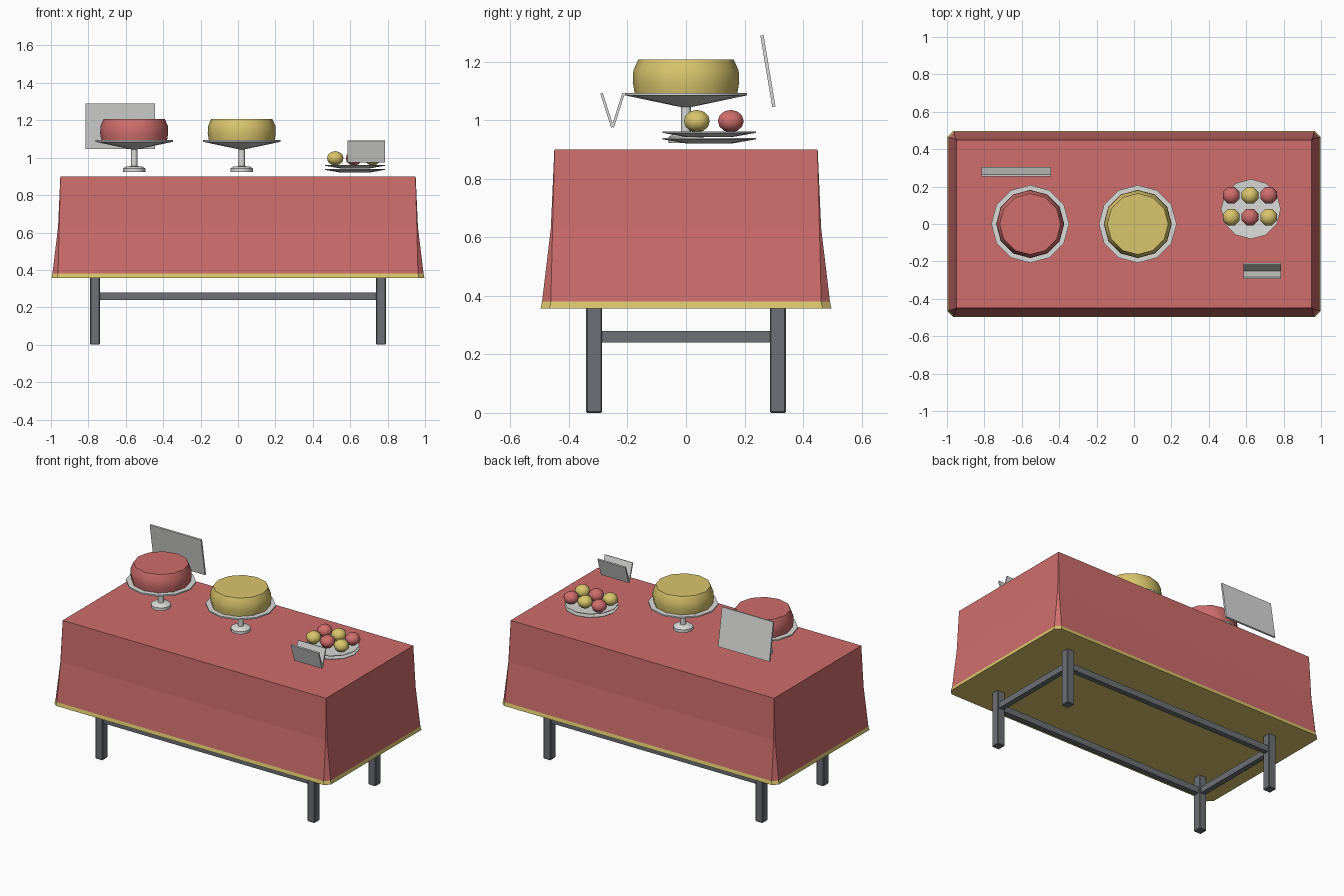
import bpy, bmesh
from math import pi, sin, cos
from mathutils import Vector

cube = bpy.data.objects.get("Cube")
if cube:
    bpy.data.objects.remove(cube, do_unlink=True)


def material(name, rgb):
    m = bpy.data.materials.new(name)
    m.use_nodes = True
    m.diffuse_color = (*rgb, 1)
    bsdf = next(n for n in m.node_tree.nodes if n.type == "BSDF_PRINCIPLED")
    bsdf.inputs["Base Color"].default_value = (*rgb, 1)
    return m


RED = material("rose red", (0.62, 0.155, 0.15))
YELLOW = material("soft yellow", (0.70, 0.56, 0.15))
WHITE = material("porcelain", (0.70, 0.71, 0.69))
GREY = material("dark grey", (0.155, 0.162, 0.18))


def finish(name, bm, mats, smooth=None):
    bmesh.ops.recalc_face_normals(bm, faces=bm.faces)
    mesh = bpy.data.meshes.new(name)
    bm.to_mesh(mesh)
    bm.free()
    for m in mats:
        mesh.materials.append(m)
    ob = bpy.data.objects.new(name, mesh)
    bpy.context.collection.objects.link(ob)
    if smooth:
        bpy.ops.object.select_all(action="DESELECT")
        ob.select_set(True)
        bpy.context.view_layer.objects.active = ob
        bpy.ops.object.shade_smooth_by_angle(angle=smooth)
    return ob


def loft(rings):
    """Join rings of equal point count and cap both ends."""
    bm = bmesh.new()
    loops = [[bm.verts.new(p) for p in ring] for ring in rings]
    n = len(loops[0])
    for a, b in zip(loops, loops[1:]):
        for i in range(n):
            j = (i + 1) % n
            bm.faces.new((a[i], a[j], b[j], b[i]))
    bm.faces.new(loops[0])
    bm.faces.new(loops[-1])
    return bm


def turned(name, profile, x, y, mat, sides=12, smooth=0.6):
    """Round part from (radius, height) pairs."""
    rings = [[(x + r * cos(2 * pi * i / sides), y + r * sin(2 * pi * i / sides), z)
              for i in range(sides)] for r, z in profile]
    return finish(name, loft(rings), [mat], smooth)


def box(name, centre, size, mat, bevel=0, tilt=0):
    bm = bmesh.new()
    bmesh.ops.create_cube(bm, size=1)
    for v in bm.verts:
        v.co = Vector(s * c for s, c in zip(size, v.co))
    if bevel:
        bmesh.ops.bevel(bm, geom=bm.edges[:], offset=bevel, segments=1, affect="EDGES")
    ob = finish(name, bm, [mat])
    ob.location = centre
    ob.rotation_euler.x = tilt
    return ob


# Tablecloth: rectangle whose corners open into chamfers as it flares
def cloth_ring(hx, hy, c, z):
    quarter = [(hx, hy - c), (hx - c, hy)]
    pts = quarter + [(-x, y) for x, y in reversed(quarter)]
    pts += [(-x, -y) for x, y in pts]
    return [(x, y, z) for x, y in pts]


HEM = 0.38
bm = loft([cloth_ring(0.95, 0.45, 0.001, 0.90),
           cloth_ring(0.962, 0.462, 0.006, 0.63),
           cloth_ring(0.992, 0.492, 0.03, HEM),
           cloth_ring(0.997, 0.497, 0.03, 0.357)])
for f in bm.faces:
    f.material_index = int(f.calc_center_median().z < HEM)
finish("tablecloth", bm, [RED, YELLOW])

# Table frame: legs and stretchers
LX, LY, RAIL = 0.765, 0.314, 0.26
for sx, side in ((-1, "right"), (1, "left")):
    for sy, end in ((-1, "front"), (1, "back")):
        box(f"{end}_{side}_leg", (sx * LX, sy * LY, 0.19), (0.052, 0.054, 0.38), GREY, 0.004)
    box(f"{side}_stretcher", (sx * LX, 0, RAIL), (0.034, 2 * LY, 0.04), GREY)
for sy, end in ((-1, "front"), (1, "back")):
    box(f"{end}_stretcher", (0, sy * LY, RAIL), (2 * LX, 0.034, 0.04), GREY)

# Cake stands with cakes
for name, x, mat in (("red", -0.555, RED), ("yellow", 0.02, YELLOW)):
    turned(name + "_cake_stand",
           [(0.06, 0.923), (0.06, 0.942), (0.045, 0.952), (0.017, 0.955), (0.017, 1.045),
            (0.208, 1.085), (0.208, 1.094)], x, 0, WHITE)
    turned(name + "_cake", [(0.175, 1.09), (0.182, 1.13), (0.18, 1.17), (0.163, 1.208)],
           x, 0, mat)

# Stacked treat plates
PX, PY = 0.625, 0.08
for name, z in (("lower_plate", 0.921), ("upper_plate", 0.943)):
    turned(name, [(0.08, z), (0.16, z + 0.014), (0.16, z + 0.018), (0.09, z + 0.013)],
           PX, PY, WHITE)

# Round treats in alternating colours
for row, y in enumerate((0.037, 0.153)):
    for col in range(3):
        bm = bmesh.new()
        bmesh.ops.create_uvsphere(bm, u_segments=8, v_segments=6, radius=0.048)
        for v in bm.verts:
            turn = pi / 8
            a, b, c = v.co
            v.co = (a * cos(turn) - b * sin(turn), a * sin(turn) + b * cos(turn), c * 0.8)
        ob = finish(f"treat_{row}_{col}", bm, [RED if (row + col) % 2 else YELLOW], 1.2)
        ob.location = (0.52 + 0.1 * col, y, 0.997)

# Tilted sign and folded card
box("sign_board", (-0.63, 0.28, 1.168), (0.37, 0.011, 0.247), WHITE, tilt=0.165)
for name, y, tilt in (("card_front", -0.27, 0.31), ("card_back", -0.232, -0.31)):
    box(name, (0.685, y, 1.034), (0.2, 0.009, 0.121), WHITE, tilt=tilt)
